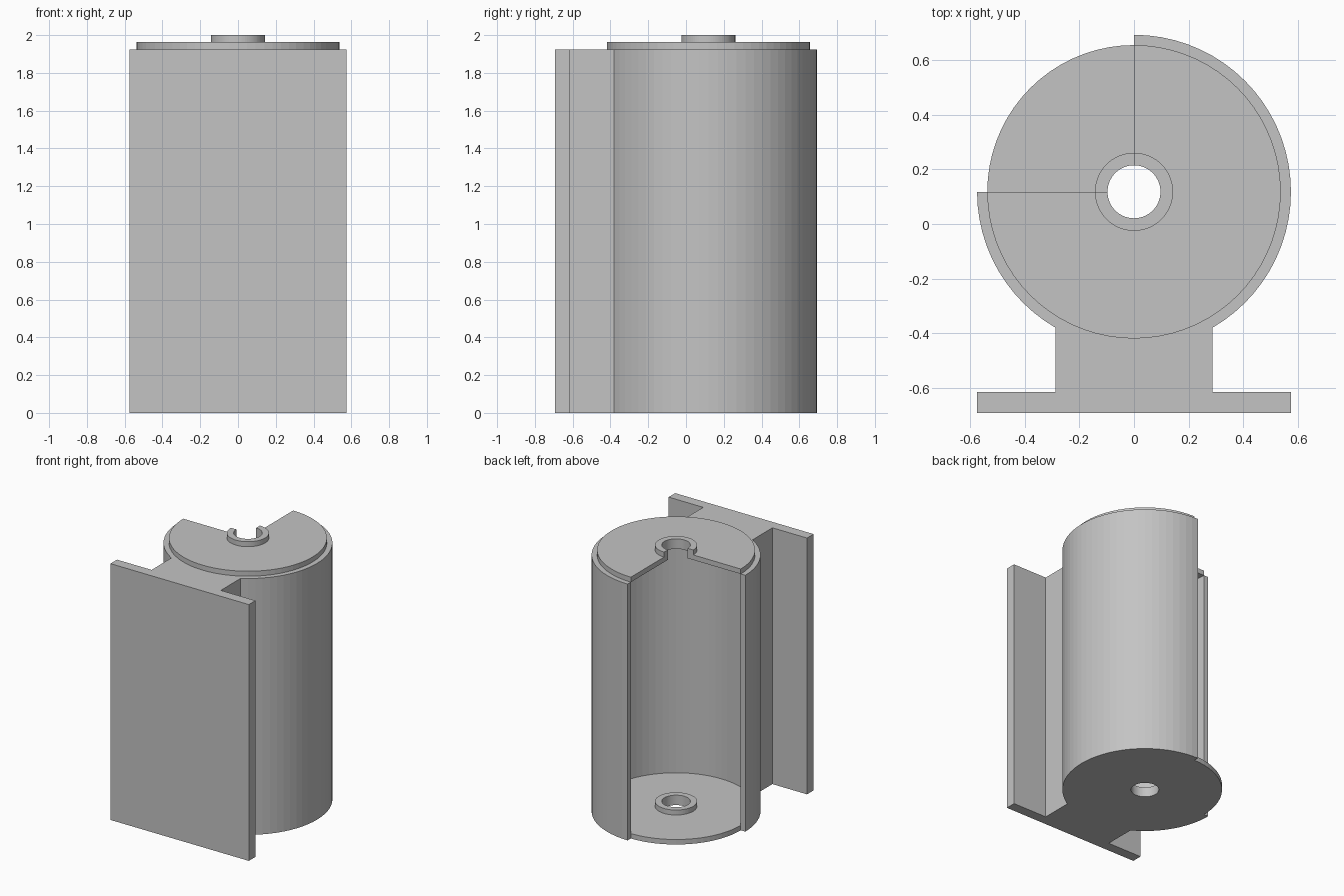
import bpy
import bmesh
from math import cos, sin, radians

cube = bpy.data.objects.get("Cube")
if cube:
    bpy.data.objects.remove(cube)

CENTRE_Y = 0.118
OUTER, INNER = 0.575, 0.5375
BODY_HEIGHT = 1.925
BACK, FOOT_TOP = -0.693, -0.615
STEP = 5  # degrees per facet

grey = bpy.data.materials.new("plain grey")
grey.use_nodes = True
colour = (0.55, 0.55, 0.55, 1)
grey.diffuse_color = colour
grey.node_tree.nodes["Principled BSDF"].inputs["Base Color"].default_value = colour


def finish(name, bm):
    bmesh.ops.recalc_face_normals(bm, faces=bm.faces[:])
    mesh = bpy.data.meshes.new(name)
    bm.to_mesh(mesh)
    bm.free()
    mesh.materials.append(grey)
    obj = bpy.data.objects.new(name, mesh)
    bpy.context.collection.objects.link(obj)
    return obj


def arc(radius, start, end):
    step = STEP if end > start else -STEP
    return [(radius * cos(radians(a)), CENTRE_Y + radius * sin(radians(a)))
            for a in range(start, end + step, step)]


def extrude_outline(name, outline, height):
    bm = bmesh.new()
    face = bm.faces.new([bm.verts.new((x, y, 0)) for x, y in outline])
    top = bmesh.ops.extrude_face_region(bm, geom=[face], use_keep_orig=True)["geom"]
    bmesh.ops.translate(bm, vec=(0, 0, height),
                        verts=[v for v in top if isinstance(v, bmesh.types.BMVert)])
    return finish(name, bm)


def revolve(name, profile, start, end, base):
    """Sweep a closed radius/height profile; cap the ends of a partial sweep."""
    bm = bmesh.new()
    full = end - start == 360
    angles = range(start, end if full else end + STEP, STEP)
    rings = [[bm.verts.new((r * cos(radians(a)), CENTRE_Y + r * sin(radians(a)), base + z))
              for r, z in profile] for a in angles]
    pairs = list(zip(rings, rings[1:]))
    if full:
        pairs.append((rings[-1], rings[0]))
    n = len(profile)
    for a, b in pairs:
        for i in range(n):
            j = (i + 1) % n
            bm.faces.new((a[i], b[i], b[j], a[j]))
    if not full:
        bm.faces.new(rings[0])
        bm.faces.new(rings[-1])
    return finish(name, bm)


# Housing: open three-quarter shell with neck and mounting foot
neck = OUTER / 2
foot = [(neck, FOOT_TOP), (OUTER, FOOT_TOP), (OUTER, BACK)]
outline = arc(OUTER, 90, -60) + foot
outline += [(-x, y) for x, y in reversed(foot)]
outline += arc(OUTER, 240, 180) + arc(INNER, 180, 450)
extrude_outline("housing", outline, BODY_HEIGHT)

# End caps: disc with a raised bored collar, the upper one cut away
cap = [(0.097, 0), (INNER, 0), (INNER, 0.0375),
       (0.143, 0.0375), (0.143, 0.075), (0.097, 0.075)]
revolve("bottom_cap", cap, 0, 360, 0)
revolve("top_cap", cap, 180, 450, BODY_HEIGHT)
